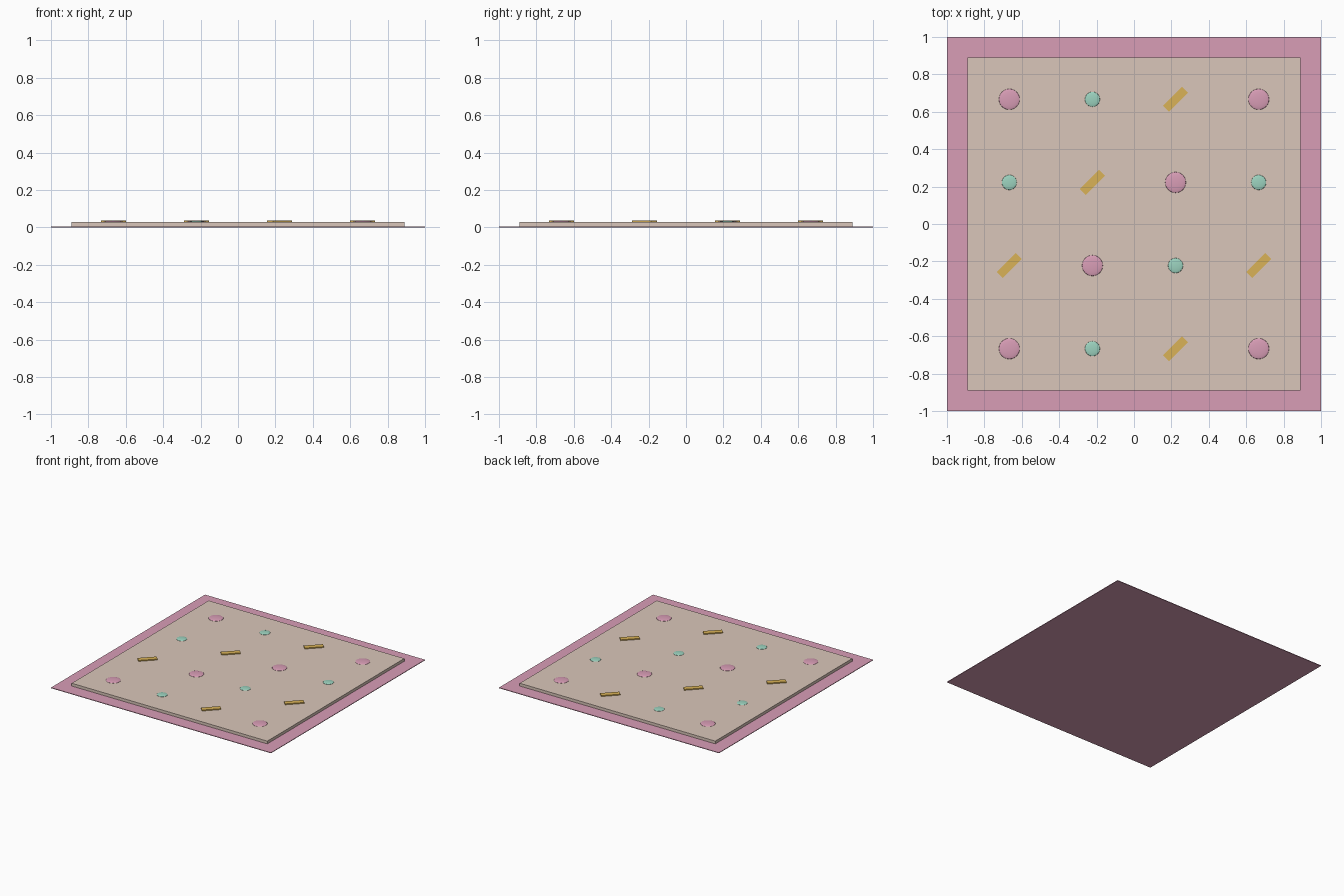
import bpy
import math

cube = bpy.data.objects.get("Cube")
if cube:
    bpy.data.objects.remove(cube, do_unlink=True)


def material(name, rgb):
    """Flat material from 8-bit display values, stored as linear."""
    color = [(c / 255) ** 2.2 for c in rgb] + [1.0]
    mat = bpy.data.materials.new(name)
    mat.use_nodes = True
    mat.diffuse_color = color
    mat.node_tree.nodes["Principled BSDF"].inputs["Base Color"].default_value = color
    return mat


PINK = material("rose pink", (216, 156, 181))
CREAM = material("warm cream", (217, 197, 184))
MINT = material("mint green", (155, 210, 190))
GOLD = material("honey gold", (217, 177, 88))

UNIT = 2 / 9          # width of one pattern unit
TOP = 0.028           # height of the slab surface


def box(name, size, bottom, mat, x=0, y=0, turn=0):
    bpy.ops.mesh.primitive_cube_add(size=1, location=(x, y, bottom + size[2] / 2),
                                    rotation=(0, 0, turn))
    obj = bpy.context.object
    obj.name = name
    obj.scale = size
    obj.data.materials.append(mat)
    return obj


def dot(name, radius, height, mat, x, y):
    """Flattened ball, half sunk into the slab."""
    bpy.ops.mesh.primitive_uv_sphere_add(segments=24, ring_count=12, radius=1,
                                         location=(x, y, TOP))
    obj = bpy.context.object
    obj.name = name
    obj.scale = (radius, radius, height)
    obj.data.materials.append(mat)
    bpy.ops.object.shade_smooth()
    return obj


# Thin border sheet and raised slab
box("border_sheet", (2, 2, 0.005), 0, PINK)
box("slab", (8 * UNIT, 8 * UNIT, TOP - 0.005), 0.005, CREAM)

# Dots and sticks in a diagonal repeat
for row in range(4):
    for col in range(4):
        x, y = (2 * col - 3) * UNIT, (2 * row - 3) * UNIT
        kind = (col - row) % 3
        tag = f"{row + 1}_{col + 1}"
        if kind == 0:
            dot("pink_dot_" + tag, 0.25 * UNIT, 0.008, PINK, x, y)
        elif kind == 1:
            dot("mint_dot_" + tag, 0.18 * UNIT, 0.007, MINT, x, y)
        else:
            box("gold_stick_" + tag, (0.65 * UNIT, 0.2 * UNIT, 0.009), TOP - 0.001,
                GOLD, x, y, math.radians(45))
